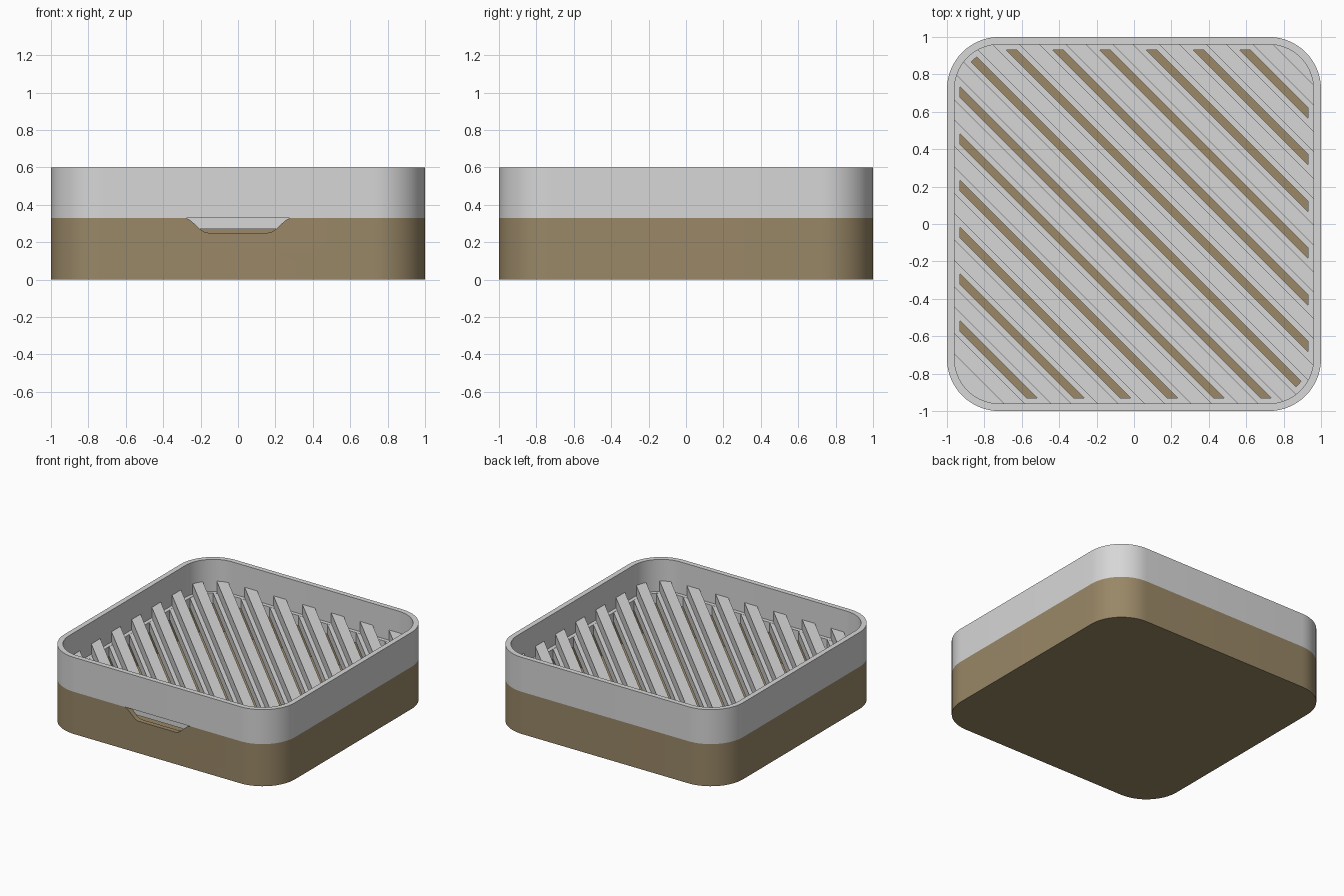
import bpy, bmesh, math
from mathutils import Vector

CORNER = 0.72          # centre of every rounded corner
SEGMENTS = 16

cube = bpy.data.objects.get("Cube")
if cube:
    bpy.data.objects.remove(cube, do_unlink=True)


def make_material(name, rgb):
    mat = bpy.data.materials.new(name)
    mat.use_nodes = True
    color = (*rgb, 1.0)
    mat.diffuse_color = color
    mat.node_tree.nodes["Principled BSDF"].inputs["Base Color"].default_value = color
    return mat


grey = make_material("light grey", (0.68, 0.68, 0.68))
tan = make_material("tan", (0.32, 0.245, 0.135))


def finish(bm, name, mat):
    bmesh.ops.recalc_face_normals(bm, faces=bm.faces)
    mesh = bpy.data.meshes.new(name)
    bm.to_mesh(mesh)
    bm.free()
    obj = bpy.data.objects.new(name, mesh)
    bpy.context.collection.objects.link(obj)
    mesh.materials.append(mat)
    smooth(mesh)
    return obj


def smooth(mesh):
    mesh.shade_smooth()
    mesh.set_sharp_from_angle(angle=math.radians(30))


def ring(bm, half, z):
    """Rounded square loop of vertices."""
    radius = half - CORNER
    verts = []
    for sx, sy, start in ((1, 1, 0), (-1, 1, 1), (-1, -1, 2), (1, -1, 3)):
        for i in range(SEGMENTS + 1):
            a = (start + i / SEGMENTS) * math.pi / 2
            verts.append(bm.verts.new((sx * CORNER + radius * math.cos(a),
                                       sy * CORNER + radius * math.sin(a), z)))
    return verts


def loft(bm, profile, closed=False):
    """Skin a list of (half size, height) rings; cap the ends unless closed."""
    loops = [ring(bm, h, z) for h, z in profile]
    pairs = list(zip(loops, loops[1:]))
    if closed:
        pairs.append((loops[-1], loops[0]))
    else:
        bm.faces.new(loops[0])
        bm.faces.new(loops[-1])
    for a, b in pairs:
        for i in range(len(a)):
            j = (i + 1) % len(a)
            bm.faces.new((a[i], a[j], b[j], b[i]))


def diagonal_bar(name, half, z0, z1, low, high):
    """Strip of a rounded slab with low < x + y < high."""
    bm = bmesh.new()
    loft(bm, [(half, z0), (half, z1)])
    for total, side in ((low, -1), (high, 1)):
        bmesh.ops.bisect_plane(
            bm, geom=bm.verts[:] + bm.edges[:] + bm.faces[:],
            plane_co=Vector((total / 2, total / 2, 0)),
            plane_no=Vector((side, side, 0)), clear_outer=True)
        bmesh.ops.holes_fill(bm, edges=[e for e in bm.edges if e.is_boundary])
    return finish(bm, name, grey)


# Lower tray, an open cup
bm = bmesh.new()
loft(bm, [(1, 0), (1, 0.33), (0.962, 0.33), (0.962, 0.04)])
tray = finish(bm, "tray", tan)

# Finger notch in the front wall of the tray
bm = bmesh.new()
steps = 10
right = []
for i in range(steps + 1):
    t = i / steps
    right.append((0.16 + 0.13 * t, 0.29 - 0.04 * math.cos(math.pi * t)))
right.append((0.29, 0.36))
outline = right + [(-x, z) for x, z in reversed(right)]
face = bm.faces.new([bm.verts.new((x, -1.1, z)) for x, z in outline])
moved = bmesh.ops.extrude_face_region(bm, geom=[face])["geom"]
bmesh.ops.translate(bm, vec=(0, 0.25, 0),
                    verts=[g for g in moved if isinstance(g, bmesh.types.BMVert)])
cutter = finish(bm, "notch_cutter", tan)
cutter.hide_render = True
mod = tray.modifiers.new("notch", "BOOLEAN")
mod.operation = "DIFFERENCE"
mod.solver = "EXACT"
mod.object = cutter
bpy.context.view_layer.update()
cut = bpy.data.meshes.new_from_object(
    tray.evaluated_get(bpy.context.evaluated_depsgraph_get()))
tray.modifiers.clear()
tray.data = cut
smooth(cut)
bpy.data.objects.remove(cutter, do_unlink=True)

# Upper rim with an inset lip that drops into the tray
bm = bmesh.new()
loft(bm, [(1, 0.33), (1, 0.6), (0.96, 0.6), (0.96, 0.35), (0.93, 0.35),
          (0.93, 0.27), (0.957, 0.27), (0.957, 0.33)], closed=True)
finish(bm, "upper_rim", grey)

# Slatted drain: flat diagonal slats, each with a raised rib
PITCH = 0.25
COUNT = 14
for k in range(COUNT):
    mid = -1.6 + PITCH * k
    low = -1.8 if k == 0 else mid - 0.097
    high = 1.8 if k == COUNT - 1 else mid + 0.097
    diagonal_bar(f"slat_{k + 1}", 0.945, 0.272, 0.349, low, high)
    diagonal_bar(f"rib_{k + 1}", 0.961, 0.34, 0.43, mid - 0.055, mid + 0.055)
